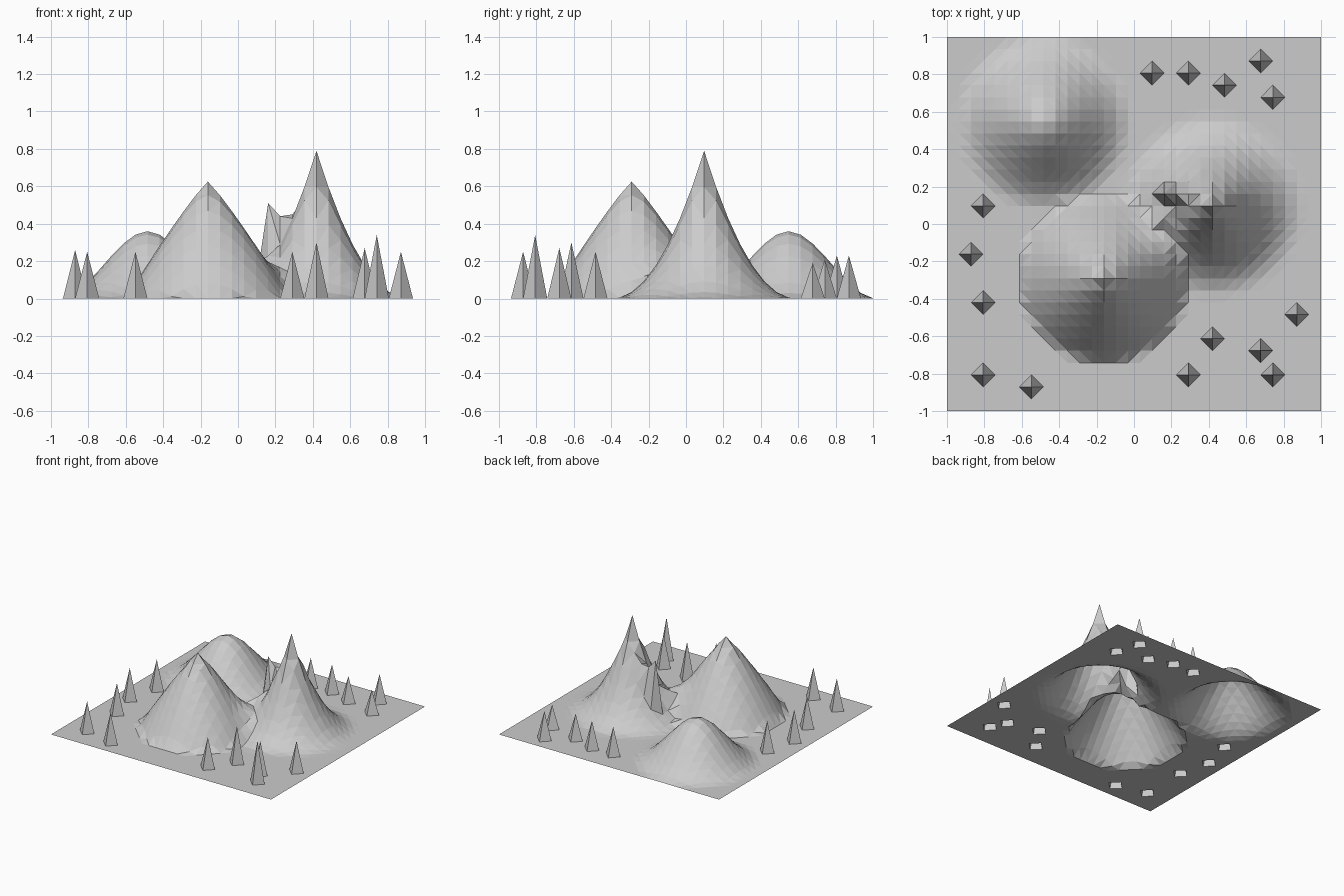
import bpy
from math import hypot

if "Cube" in bpy.data.objects:
    bpy.data.objects.remove(bpy.data.objects["Cube"])

N = 32                      # vertices per side
STEP = 2 / (N - 1)


def pos(i):
    return -1 + i * STEP


# mountains: column, row, height, radius, falloff of t = distance / radius
def rounded(t):
    return 1 - 3 * t * t + 2 * t ** 3


def conical(t):
    return 1 - t ** 1.12


def pointed(t):
    return (1 - t) ** 2


mountains = [
    (8, 24, 0.36, 0.47, rounded),
    (13, 11, 0.625, 0.44, conical),
    (22, 17, 0.79, 0.49, pointed),
]

# trees: single grid points pulled up (column, row) -> height
trees = {
    (17, 28): 0.23, (20, 28): 0.23, (23, 27): 0.21, (26, 29): 0.23,
    (27, 26): 0.19, (3, 17): 0.25, (2, 13): 0.26, (3, 9): 0.25,
    (3, 3): 0.25, (7, 2): 0.25, (20, 3): 0.25, (22, 6): 0.30,
    (26, 5): 0.27, (27, 3): 0.34, (29, 8): 0.25,
}

# rugged crag on the saddle between the two tall peaks
crag = {(18, 18): 0.51, (19, 18): 0.44, (20, 18): 0.45,
        (18, 16): 0.23, (19, 16): 0.25}


def height(i, j):
    if (i, j) in trees:
        return trees[i, j]
    if (i, j) in crag:
        return crag[i, j]
    z = 0
    for ci, cj, top, radius, falloff in mountains:
        t = hypot(i - ci, j - cj) * STEP / radius
        if t < 1:
            z += top * falloff(t)
    return z


verts = [(pos(i), pos(j), height(i, j)) for j in range(N) for i in range(N)]

# each cell is split along its flatter diagonal
faces = []
for j in range(N - 1):
    for i in range(N - 1):
        a = j * N + i
        b, c, d = a + 1, a + N + 1, a + N
        if abs(verts[a][2] - verts[c][2]) <= abs(verts[b][2] - verts[d][2]):
            faces += [(a, b, c), (a, c, d)]
        else:
            faces += [(a, b, d), (b, c, d)]

mesh = bpy.data.meshes.new("terrain")
mesh.from_pydata(verts, [], faces)
mesh.update()
bpy.context.collection.objects.link(bpy.data.objects.new("terrain", mesh))
